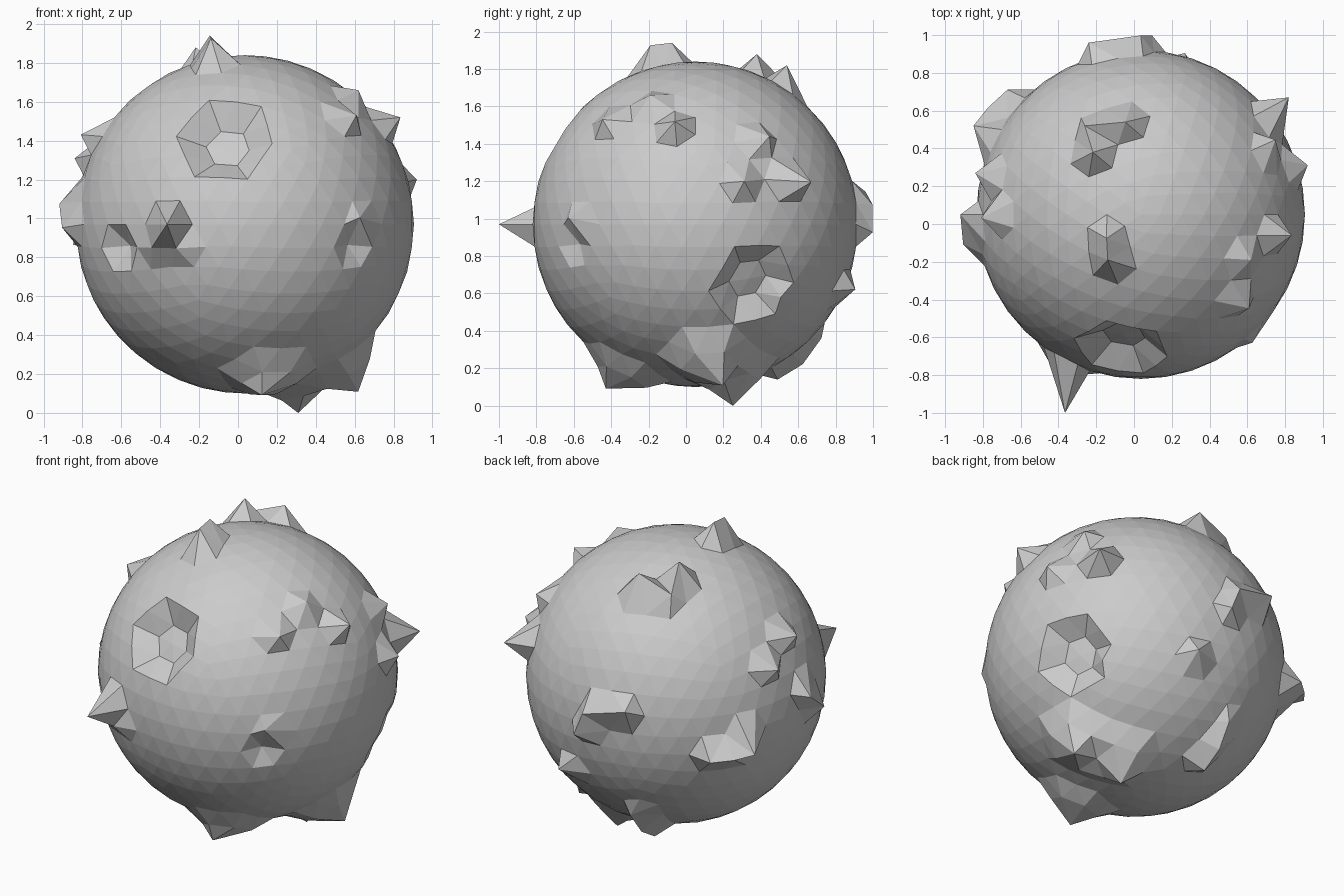
import bpy, bmesh
from mathutils import Vector

if "Cube" in bpy.data.objects:
    bpy.data.objects.remove(bpy.data.objects["Cube"])

R = 0.87
CENTRE = Vector((0.035, 0.05, 0.97))

# Peak positions in unit-sphere space (length above 1 = raised)
PEAKS = [
    # top ridge and rear top trio
    (-.207, -.144, 1.115), (-.20, -.276, 1.10),
    (-.29, .379, 1.046), (-.093, .563, .977), (-.34, .54, .88),
    # upper right cluster
    (.672, -.276, .793), (.92, -.126, .632), (.66, -.57, .644),
    # right cluster
    (1.017, .30, .264), (.902, .713, .26), (.82, .455, .54),
    # small front right bump
    (.68, -.78, .04),
    # back cluster
    (0, 1.09, .12), (.07, 1.09, -.05), (-.316, 1.046, .2), (.27, .983, -.40),
    # lower back ridge
    (-.18, .506, -.954), (-.18, .66, -.86), (-.17, .775, -.70),
    # left back ledge
    (-.81, .76, -.15), (-.93, .65, -.14), (-1.017, .54, -.12),
    # left side
    (-1.006, .253, .39), (-.97, -.02, .53), (-1.097, 0, .12), (-1.08, -.18, -.02),
]
# Broad spikes: neighbours rise too
SPIKES = [(.1, -.55, -1.01), (.316, .23, -1.115), (.67, .17, -.99)]
# Flat-floored craters and single-point pits: direction, depth
CRATERS = [((-.12, -.86, .494), .13), ((.85, .345, -.37), .12)]
PITS = [((-.75, -.64, -.14), .10), ((.63, -.765, -.13), .06)]

bm = bmesh.new()
bmesh.ops.create_icosphere(bm, subdivisions=4, radius=1)
base = {v: v.co.normalized() for v in bm.verts}
used = set()


def nearest(d):
    d = Vector(d).normalized()
    v = max((v for v in bm.verts if v not in used), key=lambda v: base[v].dot(d))
    used.add(v)
    return v


def ring(v):
    return [e.other_vert(v) for e in v.link_edges]


# Front spike leans towards the front
tip = nearest((-.454, -.891, 0))
tip.co = Vector((-.46, -1.207, 0))
for n in ring(tip):
    if base[n].z < -.05:
        n.co = base[n] * 1.07
        used.add(n)

for p in PEAKS:
    nearest(p).co = Vector(p)

tips = [(nearest(p), Vector(p)) for p in SPIKES]
for v, p in tips:
    v.co = p
    for n in ring(v):
        if n not in used:
            n.co = base[n] * (1 + .42 * (p.length - 1))

for d, depth in CRATERS:
    v = nearest(d)
    for n in [v] + ring(v):
        n.co = base[n] * (1 - depth)

for d, depth in PITS:
    v = nearest(d)
    v.co = base[v] * (1 - depth)

# Spiky cratered ball
for v in bm.verts:
    v.co = v.co * R + CENTRE
bmesh.ops.recalc_face_normals(bm, faces=bm.faces)
mesh = bpy.data.meshes.new("cratered_ball")
bm.to_mesh(mesh)
bm.free()
ball = bpy.data.objects.new("cratered_ball", mesh)
bpy.context.collection.objects.link(ball)
